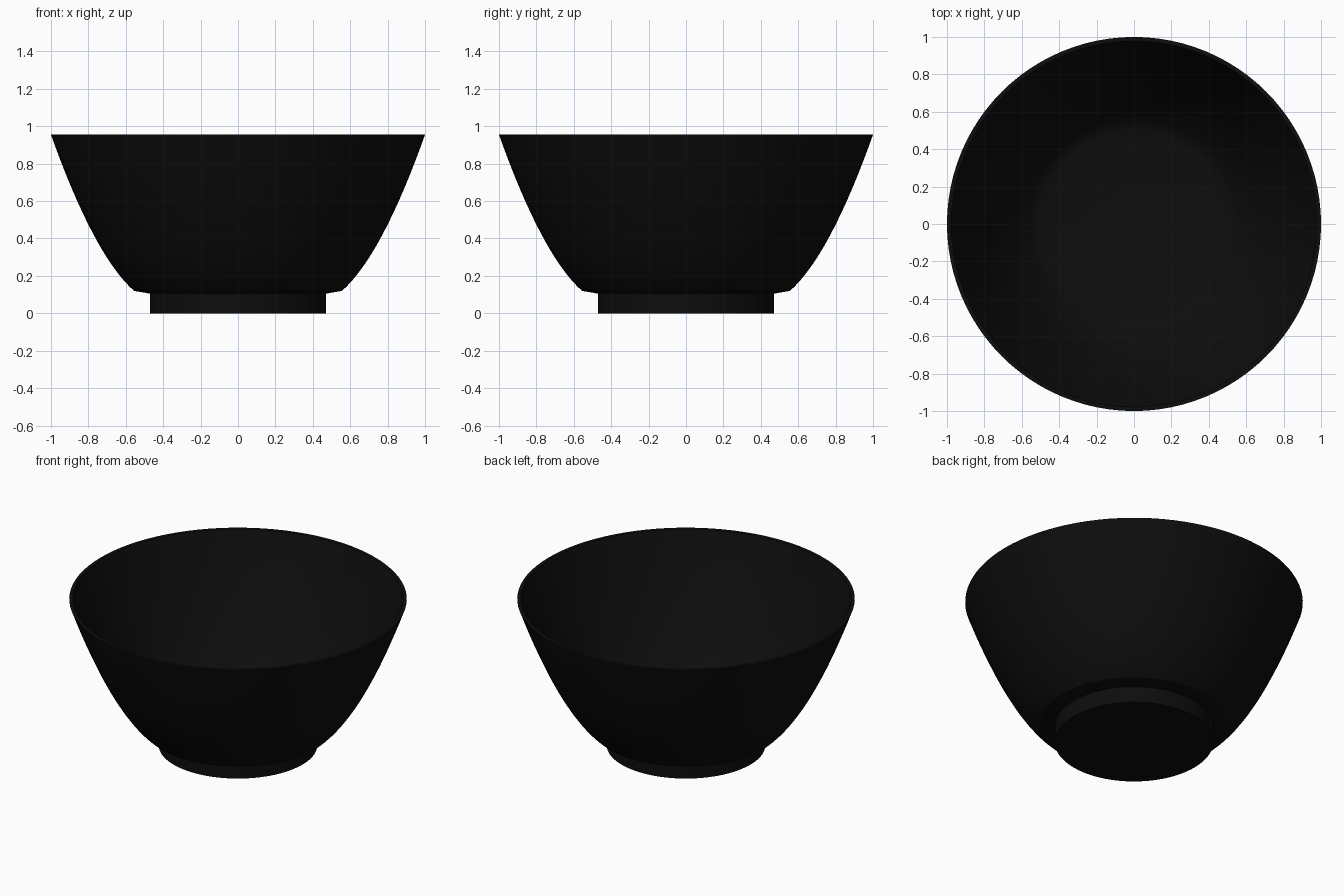
import bpy
import bmesh
import math
from mathutils import Vector

cube = bpy.data.objects.get("Cube")
if cube:
    bpy.data.objects.remove(cube, do_unlink=True)

black = bpy.data.materials.new("black_glaze")
black.use_nodes = True
colour = (0.004, 0.004, 0.004, 1)
black.diffuse_color = colour
black.node_tree.nodes["Principled BSDF"].inputs["Base Color"].default_value = colour


def curve(a, b, c, steps):
    """Quadratic curve through (radius, height) points."""
    a, b, c = Vector(a), Vector(b), Vector(c)
    ts = [i / steps for i in range(steps + 1)]
    return [a * (1 - t) ** 2 + b * 2 * t * (1 - t) + c * t * t for t in ts]


def lathe(name, profile, segments=96):
    """Spin a (radius, height) profile around the z axis."""
    bm = bmesh.new()
    verts = [bm.verts.new((r, 0, z)) for r, z in profile]
    edges = [bm.edges.new(pair) for pair in zip(verts, verts[1:])]
    bmesh.ops.spin(bm, geom=verts + edges, cent=(0, 0, 0), axis=(0, 0, 1),
                   angle=math.tau, steps=segments, use_duplicate=False)
    bmesh.ops.remove_doubles(bm, verts=bm.verts, dist=0.0005)
    bmesh.ops.recalc_face_normals(bm, faces=bm.faces)
    mesh = bpy.data.meshes.new(name)
    bm.to_mesh(mesh)
    bm.free()
    mesh.materials.append(black)
    obj = bpy.data.objects.new(name, mesh)
    bpy.context.collection.objects.link(obj)
    bpy.ops.object.select_all(action="DESELECT")
    obj.select_set(True)
    bpy.context.view_layer.objects.active = obj
    bpy.ops.object.shade_smooth_by_angle(angle=math.radians(30))
    return obj


# Bowl: underside, flared outer wall, thin rim, inner wall and rounded floor
outside = curve((0.556, 0.12), (0.77, 0.31), (1, 0.955), 16)
inside = curve((0.978, 0.955), (0.75, 0.32), (0.53, 0.155), 16)
floor = curve((0.53, 0.155), (0.44, 0.125), (0, 0.125), 8)
lathe("bowl", [(0, 0.1), (0.47, 0.105)] + outside + inside + floor[1:])

# Solid foot under the bowl
lathe("foot", [(0, 0), (0.47, 0), (0.47, 0.11), (0, 0.11)])
